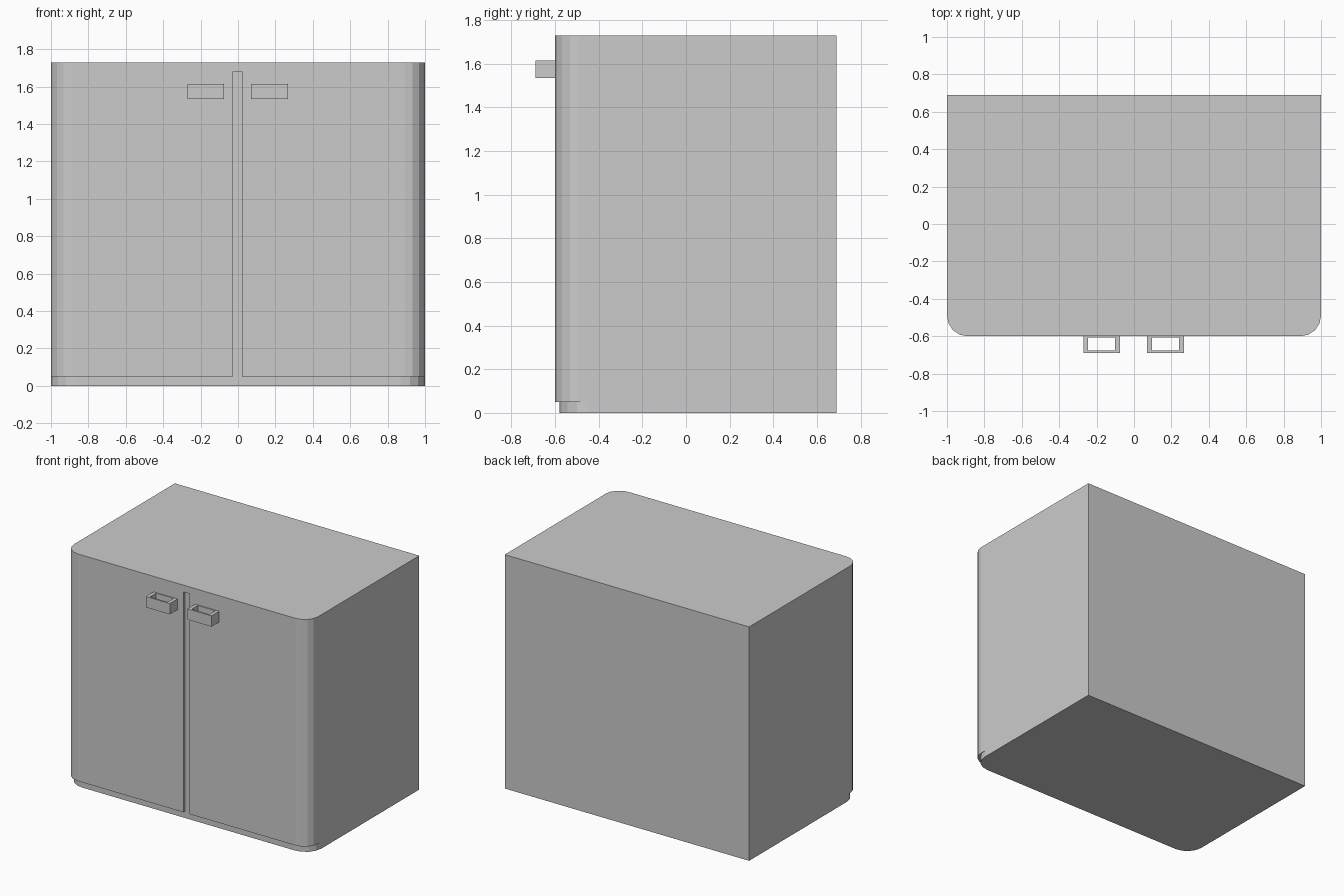
import bpy, bmesh
from math import cos, sin, pi

if "Cube" in bpy.data.objects:
    bpy.data.objects.remove(bpy.data.objects["Cube"])

FRONT, BACK, RECESS = -0.60, 0.69, 0.02
GROOVE = (-0.027, 0.022)


def plan(front, radius, groove_depth):
    """Counter-clockwise cabinet outline with rounded front corners."""
    pts = []
    for side, start in ((-1, pi), (1, 1.5 * pi)):
        for i in range(5):
            a = start + i * pi / 8
            pts.append((side * (1 - radius) + radius * cos(a),
                        front + radius + radius * sin(a)))
        if side == -1:
            a, b = GROOVE
            pts += [(a, front), (a, front + groove_depth),
                    (b, front + groove_depth), (b, front)]
    return pts + [(1, BACK), (-1, BACK)]


def finish(bm, name):
    mesh = bpy.data.meshes.new(name)
    bm.to_mesh(mesh)
    bm.free()
    obj = bpy.data.objects.new(name, mesh)
    bpy.context.collection.objects.link(obj)
    return obj


def stack(bm, rings, closed=False):
    """Skin a list of equal-length rings; cap the ends or join them in a loop."""
    loops = [[bm.verts.new(p) for p in ring] for ring in rings]
    n = len(loops[0])
    pairs = list(zip(loops, loops[1:]))
    if closed:
        pairs.append((loops[-1], loops[0]))
    for lo, hi in pairs:
        for i in range(n):
            j = (i + 1) % n
            bm.faces.new((lo[i], lo[j], hi[j], hi[i]))
    if not closed:
        bm.faces.new(loops[0][::-1])
        bm.faces.new(loops[-1])
    bmesh.ops.remove_doubles(bm, verts=bm.verts, dist=0.0001)


# Cabinet: recessed plinth, body with door groove, plain top rail
plinth = plan(FRONT + RECESS, 0.13, 0)
doors = plan(FRONT, 0.11, RECESS)
rail = plan(FRONT, 0.11, 0)
levels = [(plinth, 0), (plinth, 0.05), (doors, 0.05),
          (doors, 1.68), (rail, 1.68), (rail, 1.73)]
bm = bmesh.new()
stack(bm, [[(x, y, z) for x, y in outline] for outline, z in levels])
finish(bm, "cabinet_body")


# Door handles: rectangular loops open at top and bottom
def rect(x, hw, y0, y1, z):
    return [(x - hw, y0, z), (x + hw, y0, z), (x + hw, y1, z), (x - hw, y1, z)]


for name, x in (("left_handle", -0.173), ("right_handle", 0.168)):
    bm = bmesh.new()
    z0, z1 = 1.535, 1.615
    outer = (0.098, -0.69, FRONT)
    inner = (0.072, -0.677, -0.607)
    stack(bm, [rect(x, *outer, z0), rect(x, *outer, z1),
               rect(x, *inner, z1), rect(x, *inner, z0)], closed=True)
    finish(bm, name)
